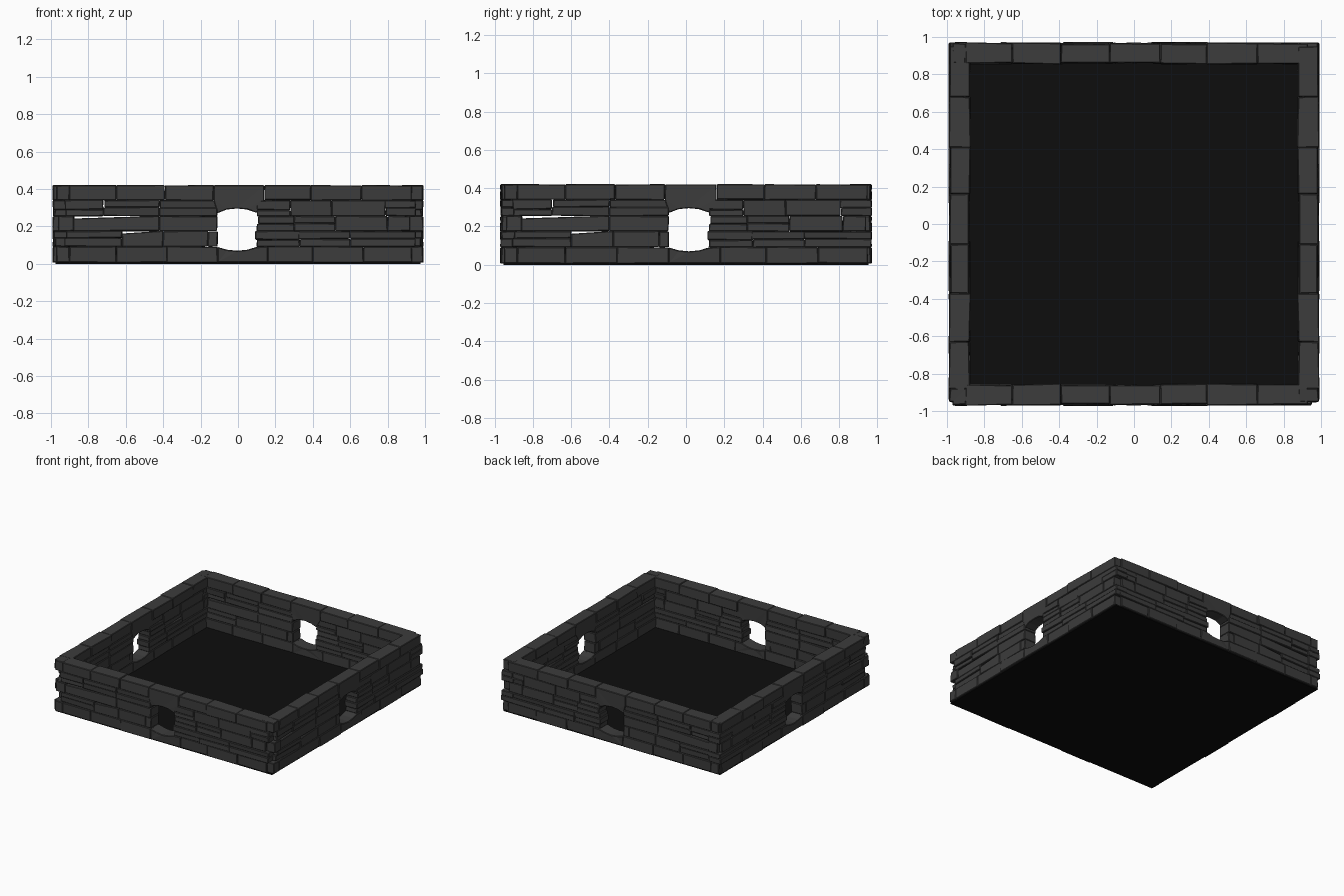
import bpy, bmesh, random
from mathutils import Matrix, Vector

random.seed(7)
if "Cube" in bpy.data.objects:
    bpy.data.objects.remove(bpy.data.objects["Cube"])


def material(name, rgb):
    m = bpy.data.materials.new(name)
    m.use_nodes = True
    m.diffuse_color = (*rgb, 1)
    m.node_tree.nodes["Principled BSDF"].inputs["Base Color"].default_value = (*rgb, 1)
    return m


STONE = material("dark grey stone", (0.045, 0.045, 0.045))
FLOOR = material("near black floor", (0.004, 0.004, 0.004))
OUT, INN = -0.965, -0.86          # outer and inner face of the front wall


def rnd(a):
    return random.uniform(-a, a)


def block(bm, profile, jitter=0.004, bevel=0.004):
    """Extrude an x-z outline through the wall, roughen it and chip its edges."""
    part = bmesh.new()
    y0, y1 = OUT + rnd(0.005), INN + rnd(0.005)
    rings = []
    for y in (y0, y1):
        rings.append([part.verts.new((x + rnd(jitter / 2), y + rnd(jitter), z + rnd(jitter / 2)))
                      for x, z in profile])
    part.faces.new(rings[0])
    part.faces.new(rings[1][::-1])
    n = len(profile)
    for i in range(n):
        j = (i + 1) % n
        part.faces.new((rings[0][j], rings[0][i], rings[1][i], rings[1][j]))
    bmesh.ops.recalc_face_normals(part, faces=part.faces)
    bmesh.ops.bevel(part, geom=part.edges[:], offset=bevel, segments=1, affect='EDGES')
    bmesh.ops.triangulate(part, faces=[f for f in part.faces if len(f.verts) > 4])
    tmp = bpy.data.meshes.new("block")
    part.to_mesh(tmp)
    part.free()
    bm.from_mesh(tmp)
    bpy.data.meshes.remove(tmp)


def brick(bm, x0, x1, z0, z1, slump=0.0):
    block(bm, [(x0, z0), (x1, z0), (x1, z1), (x0, z1 - slump)])


# Courses: bottom, top, joints left of the window, joints right of it
COURSES = [
    (0.008, 0.092, [-0.97, -0.9, -0.65, -0.38, -0.11], [0.16, 0.4, 0.67, 0.93]),
    (0.092, 0.175, [-0.93, -0.62, -0.4, -0.16, -0.11], [0.1, 0.33, 0.6, 0.95]),
    (0.175, 0.255, [-0.96, -0.88, -0.42, -0.11], [0.1, 0.3, 0.52, 0.8, 0.92]),
    (0.255, 0.34, [-0.92, -0.72, -0.42, -0.11], [0.1, 0.28, 0.5, 0.79, 0.95]),
    (0.34, 0.42, [-0.97, -0.9, -0.65, -0.39, -0.13], [0.14, 0.39, 0.66, 0.93]),
]
SLUMPS = {(1, -0.62): 0.013, (2, -0.88): 0.014}     # sagging stones leave cracks

wall = bmesh.new()
for row, (z0, z1, left, right) in enumerate(COURSES):
    for joints in (left, right):
        for a, b in zip(joints, joints[1:]):
            slump = SLUMPS.get((row, a), 0)
            # some middle stones are split into two thin slabs
            if 0 < row < 4 and not slump and b - a > 0.15 and random.random() < 0.4:
                zm = z0 + (z1 - z0) * random.uniform(0.35, 0.65)
                brick(wall, a, b, z0, zm)
                brick(wall, a + rnd(0.01), b, zm, z1)
            else:
                brick(wall, a, b, z0, z1, slump)

# Arched lintel and dished sill around the window
block(wall, [(-0.13, 0.42), (-0.13, 0.34), (-0.11, 0.272), (-0.06, 0.29), (-0.005, 0.296),
             (0.05, 0.29), (0.1, 0.272), (0.14, 0.34), (0.14, 0.42)], 0.002)
block(wall, [(-0.11, 0.008), (0.16, 0.008), (0.16, 0.092), (0.1, 0.09), (0.05, 0.075),
             (-0.005, 0.07), (-0.06, 0.075), (-0.11, 0.09)], 0.002)

# Four walls: the front one, a quarter turn of it, and their mirrors
turn = Matrix.Translation(Vector((0.02, 0.02, 0))) @ Matrix.Rotation(1.5707963, 4, 'Z')
mirror_x = Matrix.Diagonal((-1, 1, 1, 1))
mirror_y = Matrix.Diagonal((1, -1, 1, 1))
WALLS = {"front_wall": Matrix(), "back_wall": mirror_y,
         "left_wall": turn, "right_wall": mirror_x @ turn}
for name, mat in WALLS.items():
    mesh = bpy.data.meshes.new(name)
    wall.to_mesh(mesh)
    mesh.transform(mat)
    if mat.determinant() < 0:
        mesh.flip_normals()
    mesh.materials.append(STONE)
    bpy.context.collection.objects.link(bpy.data.objects.new(name, mesh))
wall.free()

# Thin floor slab under the walls
bpy.ops.mesh.primitive_cube_add(size=1, location=(0, 0, 0.006))
floor = bpy.context.object
floor.name = "floor"
floor.scale = (1.95, 1.91, 0.012)
floor.data.materials.append(FLOOR)
